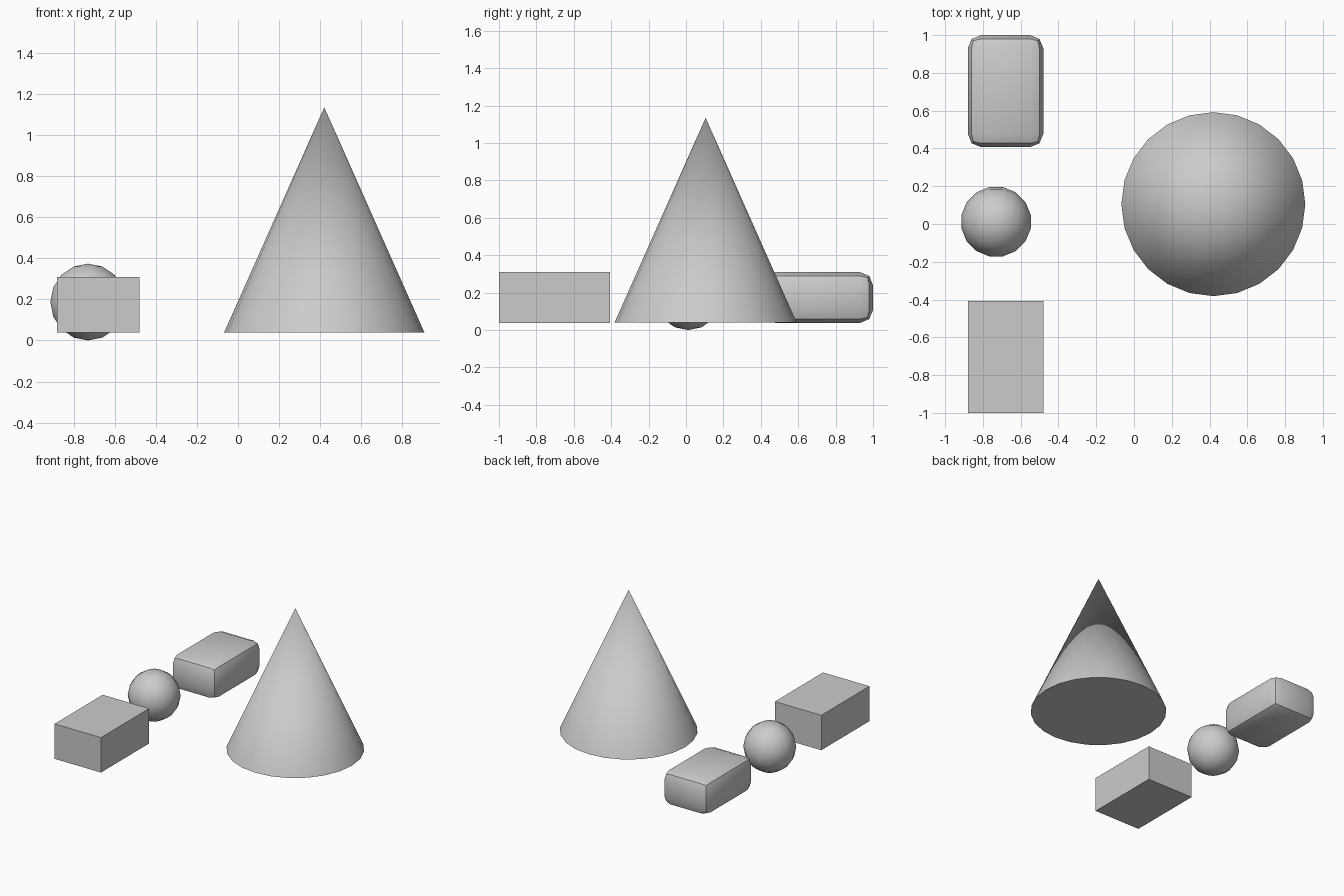
import bpy
import math

cube = bpy.data.objects.get("Cube")
if cube:
    bpy.data.objects.remove(cube, do_unlink=True)

# One plain grey for every solid
GREY = (0.6, 0.6, 0.6, 1)
grey = bpy.data.materials.new("light grey")
grey.use_nodes = True
grey.diffuse_color = GREY
shader = next(n for n in grey.node_tree.nodes if n.type == "BSDF_PRINCIPLED")
shader.inputs["Base Color"].default_value = GREY


def finish(name, smooth_angle=None):
    obj = bpy.context.object
    obj.name = name
    obj.data.materials.append(grey)
    if smooth_angle:
        bpy.ops.object.shade_smooth_by_angle(angle=math.radians(smooth_angle))
    return obj


def box(name, location, size, bevel=0):
    bpy.ops.mesh.primitive_cube_add(size=1, location=location)
    bpy.context.object.scale = size
    bpy.ops.object.transform_apply(location=False, rotation=False, scale=True)
    if bevel:
        mod = bpy.context.object.modifiers.new("rounded edges", "BEVEL")
        mod.width = bevel
        mod.segments = 2
        mod.limit_method = "NONE"
        bpy.ops.object.modifier_apply(modifier=mod.name)
    return finish(name, 30 if bevel else None)


# Sharp box at the front and rounded box at the back
BOX_SIZE = (0.4, 0.593, 0.272)
box("plain_box", (-0.68, -0.7035, 0.174), BOX_SIZE)
box("rounded_box", (-0.68, 0.7035, 0.174), BOX_SIZE, bevel=0.07)

# Ball between the boxes
bpy.ops.mesh.primitive_uv_sphere_add(
    segments=16, ring_count=8, radius=0.187,
    location=(-0.73, 0.012, 0.187), rotation=(0, 0, math.pi / 16))
finish("ball", 40)

# Large cone
bpy.ops.mesh.primitive_cone_add(
    vertices=24, radius1=0.487, depth=1.095,
    location=(0.42, 0.105, 0.5875))
finish("cone", 30)
